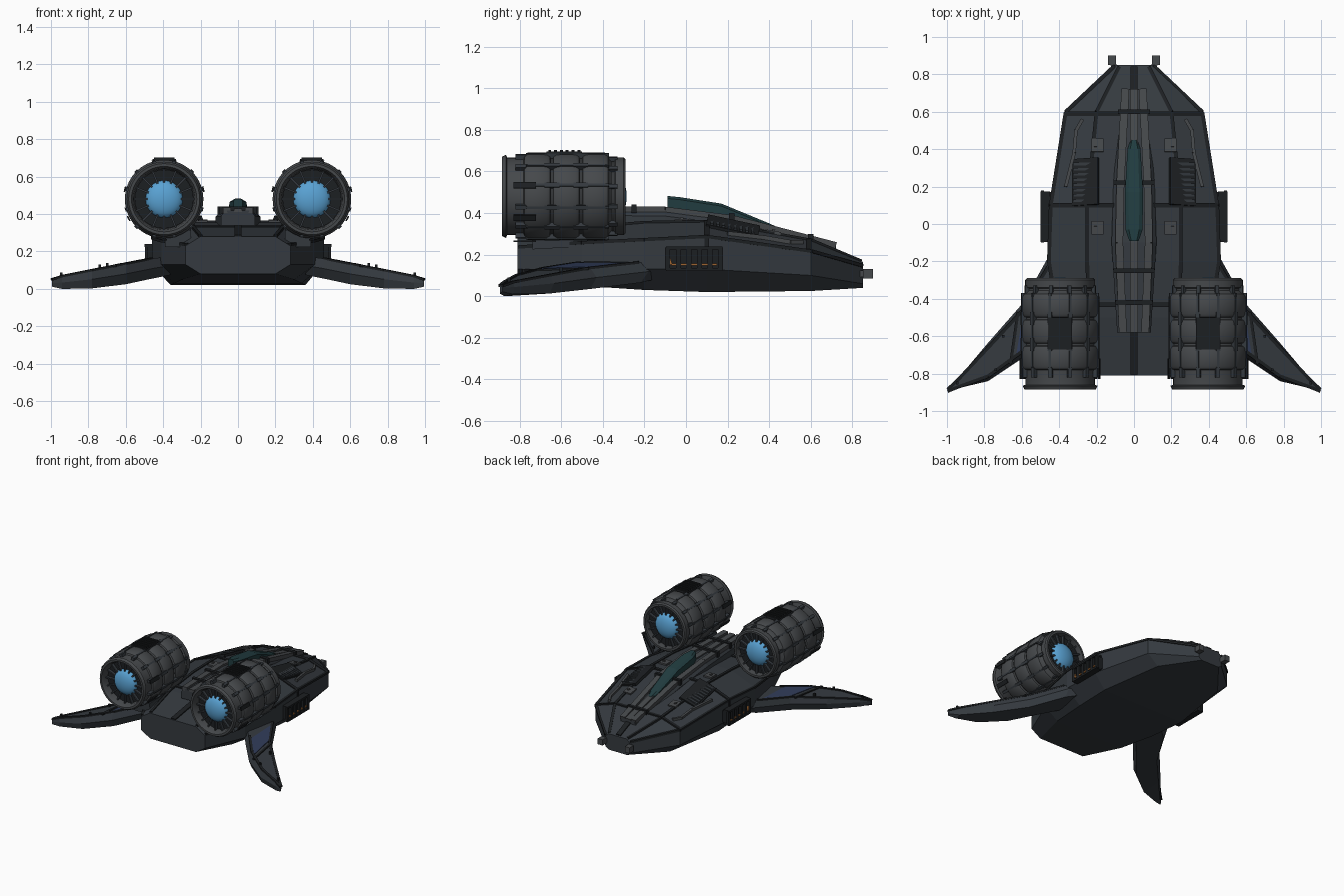
import bpy, bmesh
from math import sin, cos, pi, radians
from mathutils import Vector, Matrix

if "Cube" in bpy.data.objects:
    bpy.data.objects.remove(bpy.data.objects["Cube"])


def material(name, r, g, b):
    m = bpy.data.materials.new(name)
    m.diffuse_color = (r, g, b, 1)
    m.use_nodes = True
    m.node_tree.nodes["Principled BSDF"].inputs["Base Color"].default_value = m.diffuse_color
    return m


HULL = material("hull_dark", .035, .042, .05)
PLATE = material("plate_grey", .06, .065, .07)
DARK = material("trim_black", .012, .014, .016)
BLUE = material("glow_blue", .1, .36, .65)
TEAL = material("canopy_teal", .015, .045, .05)
NAVY = material("panel_navy", .03, .045, .10)
ORANGE = material("pipe_orange", .35, .13, .03)


def finish(name, bm, mat, mirror=False, smooth=False):
    bmesh.ops.recalc_face_normals(bm, faces=bm.faces)
    me = bpy.data.meshes.new(name)
    bm.to_mesh(me)
    bm.free()
    ob = bpy.data.objects.new(name, me)
    bpy.context.collection.objects.link(ob)
    me.materials.append(mat)
    if mirror:
        ob.modifiers.new("mirror", 'MIRROR').use_mirror_merge = False
    if smooth:
        bpy.context.view_layer.objects.active = ob
        ob.select_set(True)
        bpy.ops.object.shade_smooth_by_angle(angle=radians(35))
        ob.select_set(False)


def loft(bm, sections):
    rings = [[bm.verts.new(p) for p in s] for s in sections]
    n = len(rings[0])
    for a, b in zip(rings, rings[1:]):
        for i in range(n):
            bm.faces.new((a[i], a[(i + 1) % n], b[(i + 1) % n], b[i]))
    return bm.faces.new(rings[0]), bm.faces.new(rings[-1])


def beam(bm, p, q, w, h, up=(0, 0, 1)):
    # box running from p to q, w across, h along "up"
    p, q = Vector(p), Vector(q)
    y = (q - p).normalized()
    x = y.cross(Vector(up)).normalized()
    z = x.cross(y)
    m = Matrix((x * w, y * (q - p).length, z * h)).transposed().to_4x4()
    m.translation = (p + q) / 2
    bmesh.ops.create_cube(bm, size=1, matrix=m)


# Hull stations: y, bottom width/z, side width, lower/upper side z, top width/z
ST = [(-.81, .20, .08, .28, .13, .23, .20, .28), (-.5, .30, .05, .41, .13, .255, .24, .33),
      (-.2, .34, .03, .46, .13, .27, .25, .355), (.1, .36, .02, .45, .13, .285, .25, .36),
      (.6, .28, .025, .37, .10, .215, .20, .27), (.85, .08, .04, .105, .06, .14, .08, .165)]


def station(y):
    for a, b in zip(ST, ST[1:]):
        if y <= b[0]:
            t = (y - a[0]) / (b[0] - a[0])
            return [u + (v - u) * t for u, v in zip(a, b)]
    return ST[-1]


def deck(x, y, lift=0.0):
    # point on the hull's upper surface
    s = station(y)
    t = min(1, max(0, (abs(x) - s[6]) / (s[3] - s[6])))
    return Vector((x, y, s[7] + (s[5] - s[7]) * t + lift))


def path(bm, pts, w, h, lift=0.0):
    for a, b in zip(pts, pts[1:]):
        beam(bm, deck(*a, lift), deck(*b, lift), w, h)


bm = bmesh.new()
secs = []
for y, wb, zb, wm, z1, z2, wt, zt in ST:
    half = [(wb, zb), (wm, z1), (wm, z2), (wt, zt)]
    secs.append([(x, y, z) for x, z in half] + [(-x, y, z) for x, z in half[::-1]])
rear, nose = loft(bm, secs)
bmesh.ops.inset_region(bm, faces=[rear], thickness=.015, depth=-.012)
finish("hull", bm, HULL)

# Raised panel strips on the hull
bm = bmesh.new()
path(bm, [(.08, .84), (.2, .6), (.25, .1), (.25, -.2), (.24, -.5), (.2, -.8)], .02, .014)
path(bm, [(.105, .845), (.365, .6), (.445, .1), (.455, -.2), (.405, -.5), (.275, -.8)], .02, .016)
for y, w in ((.59, .37), (.1, .445), (-.43, .4)):
    path(bm, [(.0, y), (station(y)[6], y), (w, y)], .025, .014)
for y in (.1,):
    s = station(y)
    beam(bm, (s[3], y, s[4]), (s[3], y, s[5]), .02, .012, (1, 0, 0))
finish("hull_strips", bm, DARK, True)
bm = bmesh.new()
path(bm, [(0, .84), (0, .6), (0, .1), (0, -.5), (0, -.805)], .04, .016)
finish("keel_strip", bm, DARK)

# Deck grilles, hatches and conduits
bm = bmesh.new()
beam(bm, deck(.26, .1, .004), deck(.26, .35, .004), .145, .02, (.35, 0, 1))
finish("deck_grille_base", bm, DARK, True)
bm = bmesh.new()
for i in range(8):
    y = .125 + i * .028
    beam(bm, deck(.20, y, .014), deck(.325, y, .018), .014, .012)
finish("deck_grille_slats", bm, HULL, True)
bm = bmesh.new()
for y in (.42, -.02):
    beam(bm, deck(.195, y - .035, .004), deck(.195, y + .035, .004), .065, .016)
    beam(bm, deck(.205, y - .008, .012), deck(.205, y + .008, .012), .016, .016)
finish("deck_hatches", bm, PLATE, True)
bm = bmesh.new()
path(bm, [(.365, .2), (.32, .38), (.31, .5), (.275, .56)], .018, .02, .006)
finish("deck_conduit", bm, PLATE, True)

# Dorsal spine: low body, side rails, centre plate and clamps
SP = [(-.58, .09, .42), (-.1, .12, .415), (.22, .11, .375), (.72, .07, .245)]
bm = bmesh.new()
loft(bm, [[(x * w, y, z + dz) for x, dz in ((-1, -.08), (-1, -.03), (-.75, 0), (.75, 0), (1, -.03), (1, -.08))]
          for y, w, z in SP])
finish("spine", bm, HULL)
bm = bmesh.new()
for (y, w, z), (y2, w2, z2) in zip(SP, SP[1:]):
    for k in (-1, 1):
        beam(bm, (k * w * .66, y, z), (k * w2 * .66, y2, z2), .042, .03)
    beam(bm, (0, y, z), (0, y2, z2), .045, .02)
finish("spine_rails", bm, PLATE)
bm = bmesh.new()
for y, z, w in ((-.42, .42, .1), (-.25, .42, .11), (.22, .378, .11), (.6, .278, .085)):
    beam(bm, (-w, y, z), (w, y, z), .025, .042)
finish("spine_clamps", bm, DARK)

# Canopy
bm = bmesh.new()
loft(bm, [[(-w, y, zb), (-w, y, zt - .012), (-w * .6, y, zt), (w * .6, y, zt), (w, y, zt - .012), (w, y, zb)]
          for y, w, zb, zt in ((-.09, .025, .4, .482), (-.03, .046, .4, .476),
                               (.17, .048, .37, .445), (.40, .035, .32, .35), (.45, .018, .30, .327))])
finish("canopy", bm, TEAL)

# Nose prongs
bm = bmesh.new()
beam(bm, (.118, .85, .108), (.118, .9, .108), .042, .045)
beam(bm, (.095, .8, .108), (.115, .87, .108), .03, .03)
finish("nose_prongs", bm, PLATE, True)

# Side radiator boxes with slots and pipe
bm = bmesh.new()
beam(bm, (.455, -.09, .18), (.455, .17, .18), .05, .09)
for z in (.128, .232):
    beam(bm, (.475, -.095, z), (.475, .175, z), .05, .014)
for i in range(6):
    y = -.088 + i * .051
    beam(bm, (.488, y, .125), (.488, y, .235), .024, .016, (1, 0, 0))
finish("side_radiator", bm, DARK, True)
bm = bmesh.new()
beam(bm, (.488, -.07, .152), (.488, .15, .152), .012, .01)
beam(bm, (.488, -.08, .18), (.488, -.07, .152), .012, .01)
finish("side_radiator_pipe", bm, ORANGE, True)

# Wings: x, leading y, trailing y, top z, bottom z
W = [(.36, -.10, -.44, .175, .075), (.46, -.18, -.56, .162, .055), (.60, -.43, -.72, .135, .025),
     (.78, -.635, -.84, .1, .003), (.94, -.825, -.878, .068, 0), (.995, -.882, -.895, .05, .012)]
bm = bmesh.new()
loft(bm, [[(x, l, (t + b) / 2 + .01), (x, l + (r - l) * .1, t), (x, l + (r - l) * .9, t), (x, r, (t + b) / 2),
           (x, l + (r - l) * .9, b), (x, l + (r - l) * .1, b + .01)] for x, l, r, t, b in W])
finish("wing", bm, HULL, True)
bm = bmesh.new()
for a, b in zip(W[1:-1], W[2:]):
    for f in (.13, .87):
        beam(bm, (a[0], a[1] + (a[2] - a[1]) * f, a[3]), (b[0], b[1] + (b[2] - b[1]) * f, b[3]), .018, .012)
beam(bm, (.62, -.47, .132), (.66, -.75, .124), .016, .012)
for x, y in ((.945, -.85), (.74, -.78), (.7, -.6)):
    z = .068 + (.94 - x) * .2
    beam(bm, (x, y, z), (x, y, z + .022), .014, .014, (1, 0, 0))
finish("wing_trim", bm, DARK, True)
bm = bmesh.new()
q = [(.48, -.28), (.59, -.46), (.63, -.7), (.49, -.54)]
loft(bm, [[(x, y, .162 - (x - .46) * .193 + d) for x, y in q] for d in (-.01, .005)])
finish("wing_panel", bm, NAVY, True)

# Engine nacelles: lathed around the y axis at (CX, CZ)
CX, CZ = .395, .48


def polar(r, a, y):
    return Vector((CX + r * cos(a), y, CZ + r * sin(a)))


prof = [(-.82, .001), (-.82, .158), (-.868, .165), (-.885, .175), (-.885, .19), (-.865, .2), (-.86, .186), (-.79, .186)]
for y in (-.78, -.64, -.50):
    prof += [(y, .188), (y + .004, .2), (y + .02, .21), (y + .11, .21), (y + .126, .2), (y + .13, .188)]
prof += [(-.355, .172), (-.345, .172), (-.34, .187), (-.3, .187), (-.29, .178), (-.29, .163), (-.34, .155), (-.34, .001)]
bm = bmesh.new()
loft(bm, [[polar(r, 2 * pi * i / 40, y) for i in range(40)] for y, r in prof])
finish("engine_nacelle", bm, PLATE, True, True)

bm = bmesh.new()
for i in range(12):
    a = 2 * pi * (i + .5) / 12
    out = (cos(a), 0, sin(a))
    for y in (-.644, -.505):
        beam(bm, polar(.203, a, y - .035), polar(.203, a, y + .035), .022, .026, out)
    beam(bm, polar(.207, a, -.77), polar(.207, a, -.37), .012, .014, out)
    beam(bm, polar(.193, a, -.82), polar(.193, a, -.77), .022, .03, out)
    beam(bm, polar(.185, a, -.375), polar(.185, a, -.33), .02, .02, out)
finish("engine_ribs", bm, HULL, True)

# Black intake discs, spokes and glowing domes at both ends
bm = bmesh.new()
for y, s in ((-.823, -1), (-.337, 1)):
    loft(bm, [[polar(.157, 2 * pi * i / 32, y + d * s) for i in range(32)] for d in (0, .006)])
finish("intake_discs", bm, DARK, True)
bm = bmesh.new()
for y in (-.838, -.322):
    for i in range(16):
        a = 2 * pi * i / 16
        beam(bm, polar(.09, a, y), polar(.164, a, y), .01, .024, (0, 1, 0))
finish("intake_spokes", bm, HULL, True)
bm = bmesh.new()
for y in (-.825, -.335):
    m = Matrix.Translation((CX, y, CZ)) @ Matrix.Diagonal((.1, .05, .1, 1))
    bmesh.ops.create_uvsphere(bm, u_segments=32, v_segments=16, radius=1, matrix=m)
finish("glow_domes", bm, BLUE, True, True)

# Top vents, underside rods and pylons on the nacelles
bm = bmesh.new()
beam(bm, (CX, -.67, .686), (CX, -.5, .686), .125, .018)
for i in range(6):
    beam(bm, (CX - .055, -.655 + i * .028, .696), (CX + .055, -.655 + i * .028, .696), .014, .012)
for a in (-.5, .25, pi + .5, pi - .25, -pi / 2):
    out = (cos(a), 0, sin(a))
    beam(bm, polar(.216, a, -.83), polar(.216, a, -.72), .03, .008, out)
finish("engine_vents", bm, DARK, True)
bm = bmesh.new()
beam(bm, (.32, -.74, .27), (.32, -.38, .29), .14, .09)
finish("engine_pylon", bm, HULL, True)
